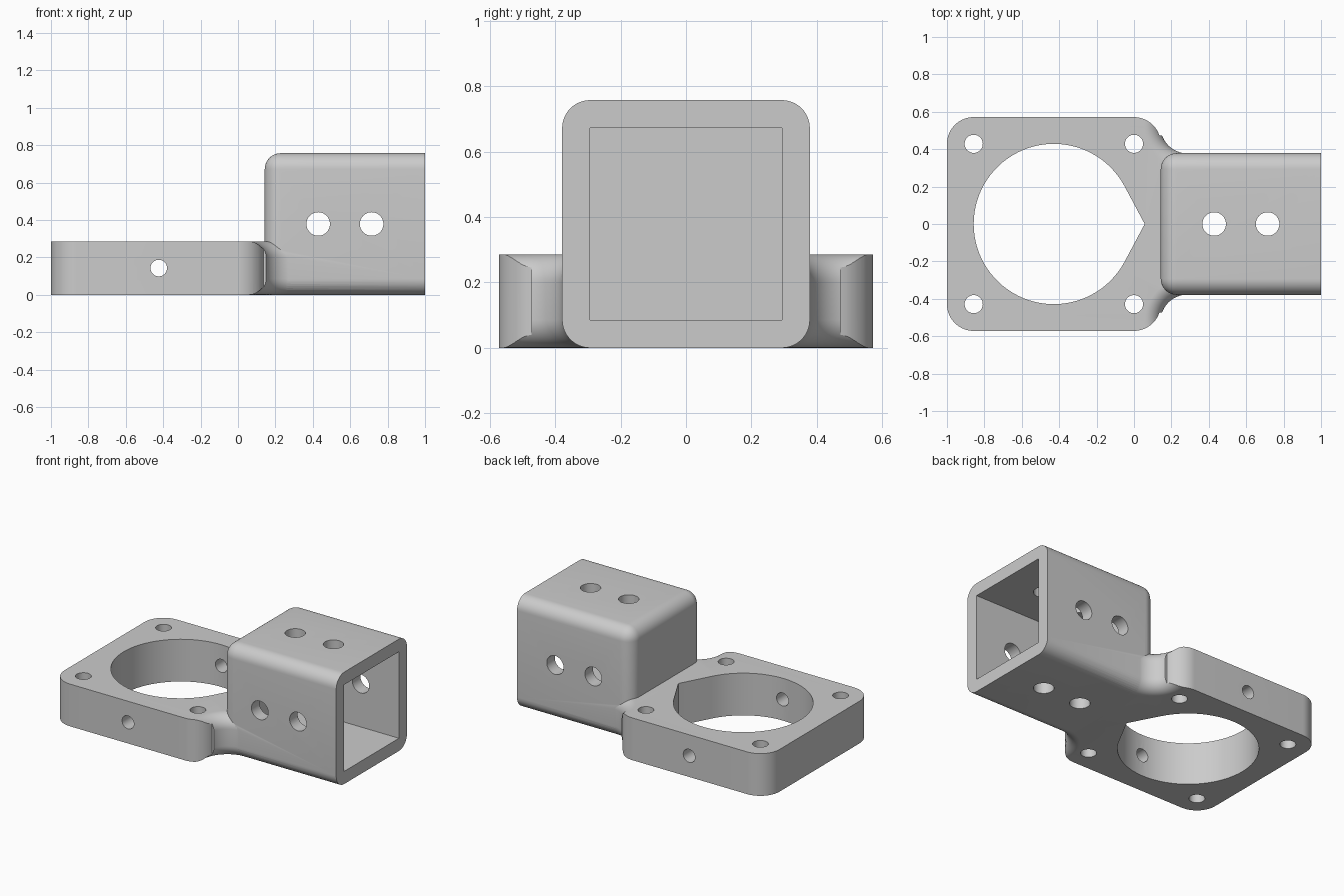
import bpy, bmesh
from math import sin, cos, pi, radians, sqrt, acos
from mathutils import Matrix, Vector

if "Cube" in bpy.data.objects:
    bpy.data.objects.remove(bpy.data.objects["Cube"])

U = 2 / 70                    # one design unit
THICK = 10 * U                # plate thickness
HALF = 15 * U                 # plate half width to the corner arc centres
TUBE = 13.25 * U              # tube half width
WALL = 3 * U                  # tube wall and edge rounding
R = 5 * U                     # plate corner and neck fillet radius

grey = bpy.data.materials.new("grey")
grey.use_nodes = True
colour = (0.6, 0.6, 0.6, 1)
grey.diffuse_color = colour
grey.node_tree.nodes["Principled BSDF"].inputs["Base Color"].default_value = colour


def finish(bm, name):
    bmesh.ops.recalc_face_normals(bm, faces=bm.faces)
    mesh = bpy.data.meshes.new(name)
    bm.to_mesh(mesh)
    bm.free()
    mesh.materials.append(grey)
    obj = bpy.data.objects.new(name, mesh)
    bpy.context.collection.objects.link(obj)
    return obj


def arc(cx, cy, r, start, end, steps=16):
    angles = [radians(start + (end - start) * i / steps) for i in range(steps + 1)]
    return [(cx + r * cos(a), cy + r * sin(a)) for a in angles]


def prism(name, outline, z0, z1):
    bm = bmesh.new()
    base = bm.faces.new([bm.verts.new((x, y, z0)) for x, y in outline])
    top = bmesh.ops.extrude_face_region(bm, geom=[base])["geom"]
    verts = [v for v in top if isinstance(v, bmesh.types.BMVert)]
    bmesh.ops.translate(bm, verts=verts, vec=(0, 0, z1 - z0))
    return finish(bm, name)


def box(name, low, high):
    bm = bmesh.new()
    low, high = Vector(low), Vector(high)
    scale = Matrix.Diagonal((high - low).to_4d())
    bmesh.ops.create_cube(bm, size=1, matrix=Matrix.Translation((low + high) / 2) @ scale)
    return bm


def drill(x, y, z, r, depth, axis="Z"):
    bm = bmesh.new()
    turn = Matrix.Rotation(pi / 2, 4, "X") if axis == "Y" else Matrix()
    bmesh.ops.create_cone(bm, cap_ends=True, segments=40, radius1=r, radius2=r, depth=depth,
                          matrix=Matrix.Translation((x, y, z)) @ turn)
    return finish(bm, "hole_cutter")


def lathe(name, cx, cy, profile, segments=64):
    bm = bmesh.new()
    rings = [[bm.verts.new((cx + r * cos(2 * pi * i / segments),
                            cy + r * sin(2 * pi * i / segments), z))
              for i in range(segments)] for r, z in profile]
    for a, b in zip(rings, rings[1:]):
        for i in range(segments):
            j = (i + 1) % segments
            bm.faces.new((a[i], a[j], b[j], b[i]))
    bm.faces.new(rings[0])
    bm.faces.new(rings[-1])
    return finish(bm, name)


def combine(target, tool, operation="DIFFERENCE"):
    mod = target.modifiers.new("boolean", "BOOLEAN")
    mod.operation, mod.solver, mod.object = operation, "EXACT", tool
    bpy.context.view_layer.objects.active = target
    bpy.ops.object.modifier_apply(modifier=mod.name)
    bpy.data.objects.remove(tool)


# Mounting plate with rounded corners and a stub for the neck
half = arc(0, HALF, R, 18, 90) + arc(-1 + R, HALF, R, 90, 180)
neck_end = (9.8 * U, half[0][1])
half = [neck_end] + half
outline = half + [(x, -y) for x, y in reversed(half)]
bracket = prism("mounting_bracket", outline, 0, THICK)

# Flared fillets that blend the plate into the tube
flare = [(WALL * (1 - cos(a)), WALL * (1 - sin(a)))
         for a in [radians(90 * i / 10) for i in range(10, -1, -1)]]
low = [(R + WALL - sqrt(max(0, WALL ** 2 - (WALL - z) ** 2)), z)
       for z in [WALL * (1 - cos(radians(9 * i))) for i in range(11)]]
profile = ([(R + WALL, -WALL)] + low + [(r, THICK - z) for r, z in reversed(low)]
           + [(R + WALL, THICK + WALL)])
profile = [(r + 0.001, z) for r, z in profile]
for side in (-1, 1):
    combine(bracket, lathe("neck_cutter", 2 * R, side * (TUBE + R), profile))

# Square tube, rounded everywhere but the open end
bm = box("tube", (R, -TUBE, 0), (1, TUBE, 2 * TUBE))
edges = [e for e in bm.edges if min(v.co.x for v in e.verts) < 0.9]
bmesh.ops.bevel(bm, geom=edges, offset=WALL, segments=10, profile=0.5, affect="EDGES")
combine(bracket, finish(bm, "tube"), "UNION")
inner = TUBE - WALL
cavity = box("cavity", (R + WALL, -inner, WALL), (1.1, inner, 2 * TUBE - WALL))
combine(bracket, finish(cavity, "cavity_cutter"))

# Teardrop opening through the plate
tip = 2 * U
tangent = acos(HALF / (tip + HALF)) * 180 / pi
teardrop = [(tip, 0)] + arc(-HALF, 0, HALF, tangent, 360 - tangent, 72)
combine(bracket, prism("opening_cutter", teardrop, -0.1, THICK + 0.1))

# Corner screw holes and the cross hole through the plate sides
for x in (-1 + R, 0):
    for y in (-HALF, HALF):
        combine(bracket, drill(x, y, 0, 1.7 * U, 1))
combine(bracket, drill(-HALF + 0.005, 0, THICK / 2, 1.55 * U, 2, "Y"))

# Paired bolt holes through the tube, both ways
for x in (HALF, HALF + THICK):
    combine(bracket, drill(x, 0, TUBE, 2.2 * U, 2))
    combine(bracket, drill(x, 0, TUBE, 2.2 * U, 2, "Y"))

# Smooth curved walls, keep machined edges crisp
bpy.ops.object.select_all(action="DESELECT")
bracket.select_set(True)
bpy.context.view_layer.objects.active = bracket
bpy.ops.object.shade_smooth_by_angle(angle=radians(25))
